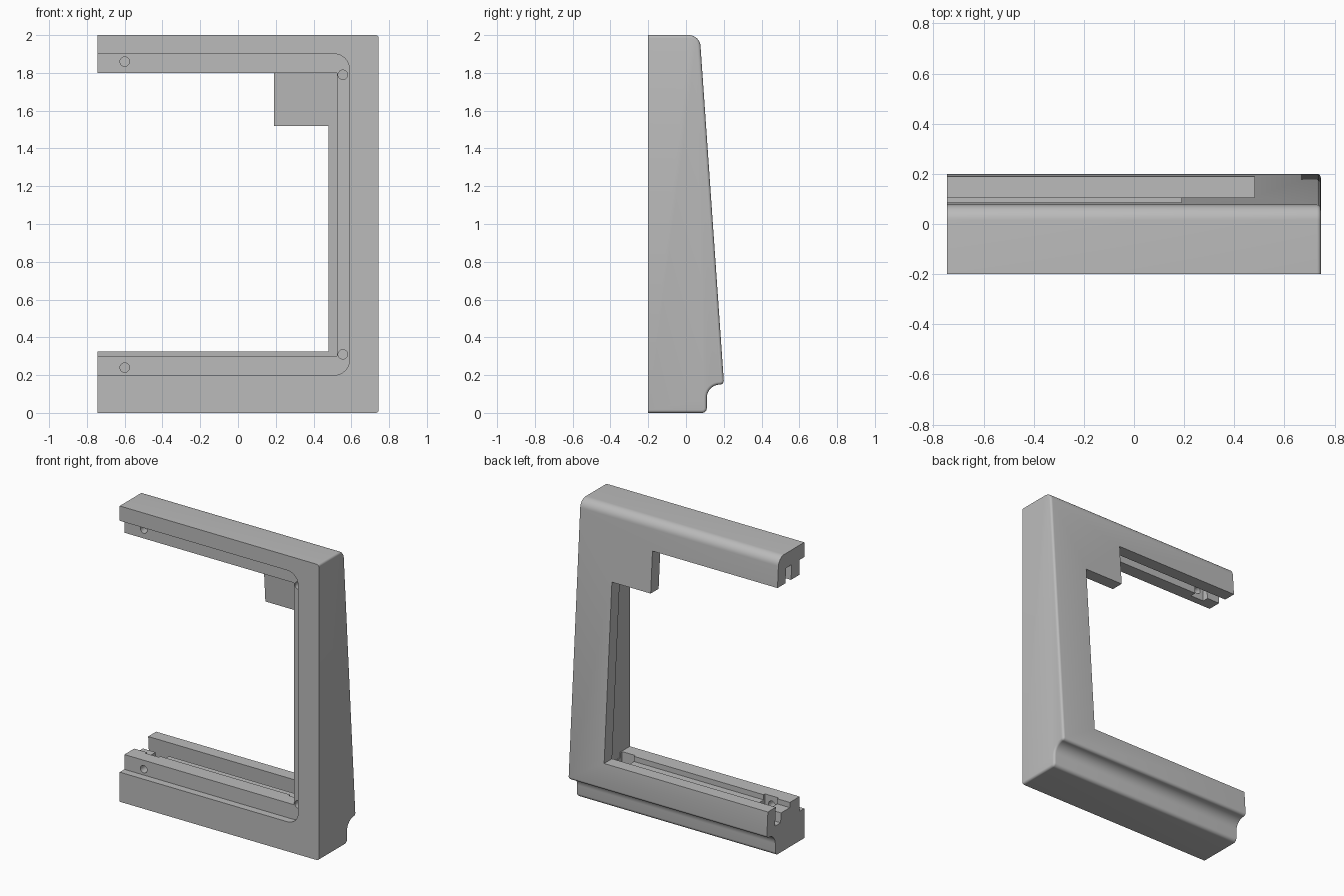
import bpy, bmesh, math

if "Cube" in bpy.data.objects:
    bpy.data.objects.remove(bpy.data.objects["Cube"])

HALF = 0.745          # half the frame width
FRONT = -0.2
LIP = 0.085           # thickness of the sloping rear wall
SLOT = 0.06           # thickness of the panel slot


def back(z):
    """Depth of the sloping rear face at height z."""
    return 0.2 - 0.0696 * (z - 0.17)


def arc(cx, cy, r, a0, a1, n=8):
    steps = [math.radians(a0 + (a1 - a0) * i / n) for i in range(n + 1)]
    return [(cx + r * math.cos(a), cy + r * math.sin(a)) for a in steps]


def prism(name, points, axis, lo, hi):
    """Extrude a profile: (y, z) points along X, or (x, z) points along Y."""
    bm = bmesh.new()
    place = (lambda p: (lo, *p)) if axis == "X" else (lambda p: (p[0], lo, p[1]))
    face = bm.faces.new([bm.verts.new(place(p)) for p in points])
    moved = bmesh.ops.extrude_face_region(bm, geom=[face])["geom"]
    shift = (hi - lo, 0, 0) if axis == "X" else (0, hi - lo, 0)
    bmesh.ops.translate(bm, vec=shift,
                        verts=[v for v in moved if isinstance(v, bmesh.types.BMVert)])
    bmesh.ops.recalc_face_normals(bm, faces=bm.faces)
    mesh = bpy.data.meshes.new(name)
    bm.to_mesh(mesh)
    bm.free()
    obj = bpy.data.objects.new(name, mesh)
    bpy.context.collection.objects.link(obj)
    return obj


def box(name, x0, x1, y0, y1, z0, z1):
    return prism(name, [(y0, z0), (y1, z0), (y1, z1), (y0, z1)], "X", x0, x1)


def bake(obj):
    """Replace the mesh by its evaluated result."""
    graph = bpy.context.evaluated_depsgraph_get()
    mesh = bpy.data.meshes.new_from_object(obj.evaluated_get(graph))
    obj.modifiers.clear()
    obj.data = mesh


def cut(obj, cutter):
    mod = obj.modifiers.new("cut", "BOOLEAN")
    mod.operation, mod.solver, mod.object = "DIFFERENCE", "EXACT", cutter
    bake(obj)
    bpy.data.objects.remove(cutter)


# Solid body: side profile with rounded top, drip lip, cove and rounded foot
profile = [(FRONT, 0)]
profile += arc(0.085, 0.025, 0.025, -90, 0, 6)
profile += arc(0.18, 0.08, 0.07, 180, 90, 12)
profile += arc(0.18, 0.17, 0.02, -80, 0, 6)
profile += arc(0.015, 1.938, 0.062, 4, 90, 10)
profile += [(FRONT, 2)]
frame = prism("frame", profile, "X", -HALF, HALF)

# Soften the closed end, keeping the front edge crisp
bm = bmesh.new()
bm.from_mesh(frame.data)
rim = [e for e in bm.edges
       if all(v.co.x > HALF - 0.001 for v in e.verts)
       and any(v.co.y > FRONT + 0.001 for v in e.verts)]
bmesh.ops.bevel(bm, geom=rim, offset=0.015, segments=4, profile=0.5, affect="EDGES")
bm.to_mesh(frame.data)
bm.free()

# Shallow front recess with rounded corners
recess = [(-1, 0.2)] + arc(0.51, 0.28, 0.08, -90, 0) + arc(0.51, 1.82, 0.08, 0, 90) + [(-1, 1.9)]
cut(frame, prism("recess_cutter", recess, "Y", -0.3, -0.15))

# Front opening, reaching back to the sloping rear wall
opening = [(-0.3, 0.3), (back(0.3) - LIP, 0.3), (back(1.8) - LIP, 1.8), (-0.3, 1.8)]
cut(frame, prism("opening_cutter", opening, "X", -1, 0.525))

# Rear opening, leaving the corner tab
rear = [(-1, 0.325), (0.48, 0.325), (0.48, 1.52), (0.19, 1.52), (0.19, 1.8), (-1, 1.8)]
cut(frame, prism("rear_cutter", rear, "Y", -0.4, 0.4))

# Tilted panel slot in both arms and the upright
slot = [(back(z) - LIP - d, z) for z, d in ((0.2, SLOT), (0.2, 0), (1.9, 0), (1.9, SLOT))]
cut(frame, prism("slot_cutter", slot, "X", -1, 0.59))

# Ledge behind the lower front strip
cut(frame, box("ledge_cutter", -1, 0.525, -0.045, 0.08, 0.265, 0.31))

# Screw holes and their pockets
for x, z in ((-0.6, 1.86), (-0.6, 0.24), (0.555, 1.79), (0.555, 0.31)):
    cut(frame, prism("hole_cutter", arc(x, z, 0.025, 0, 345, 23), "Y", -0.3, 0.0))
for x in (-0.6, 0.47):
    cut(frame, box("low_pocket_cutter", x - 0.05, x + 0.05, -0.06, 0.07, 0.205, 0.31))
    cut(frame, box("high_pocket_cutter", x - 0.05, x + 0.05, -0.1, -0.03, 1.79, 1.895))

# Plain grey finish
grey = bpy.data.materials.new("plain grey")
grey.use_nodes = True
colour = (0.5, 0.5, 0.5, 1)
grey.diffuse_color = colour
grey.node_tree.nodes["Principled BSDF"].inputs["Base Color"].default_value = colour
frame.data.materials.clear()
frame.data.materials.append(grey)
for poly in frame.data.polygons:
    poly.material_index = 0

bpy.ops.object.select_all(action="DESELECT")
frame.select_set(True)
bpy.context.view_layer.objects.active = frame
bpy.ops.object.shade_smooth_by_angle(angle=math.radians(30))
